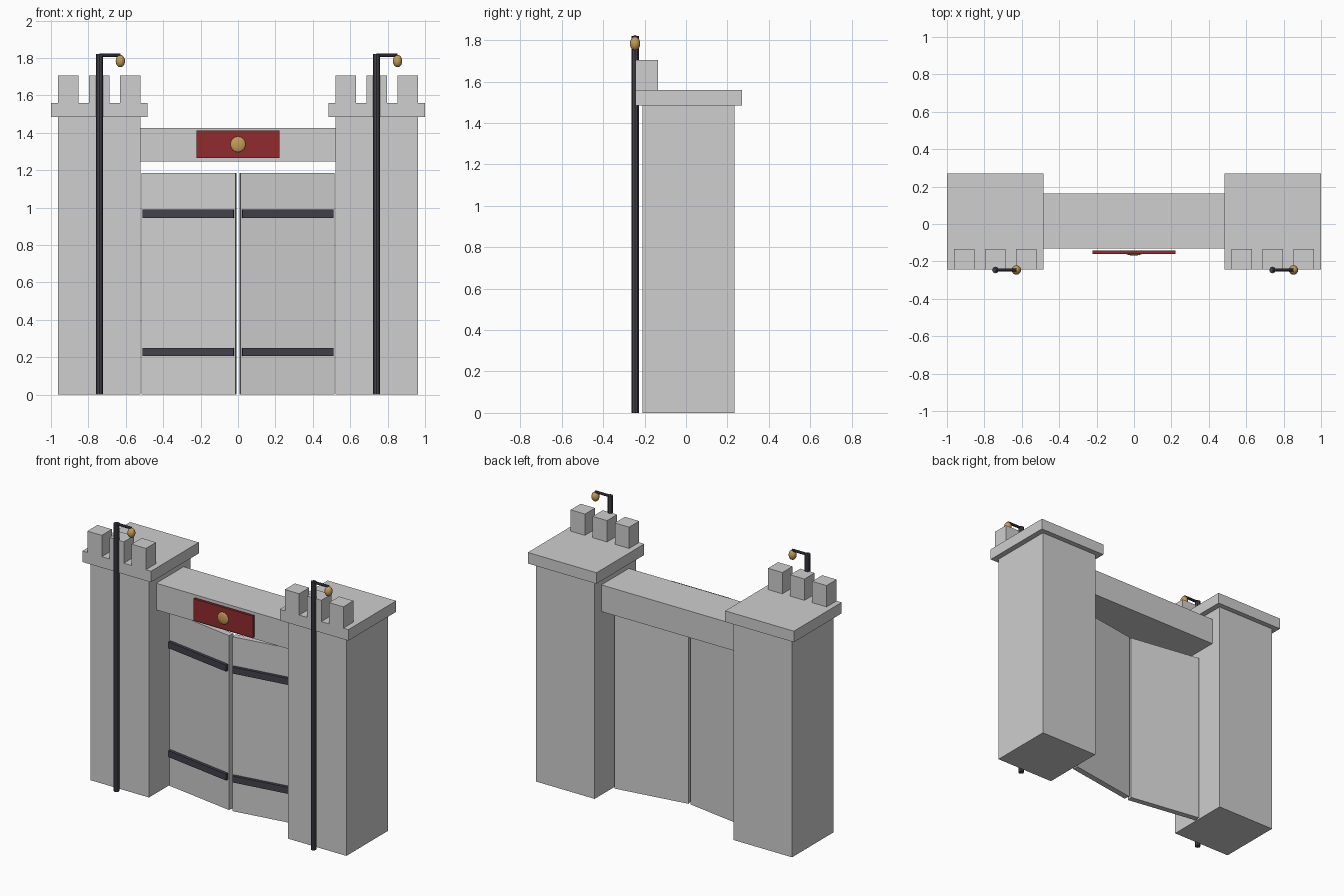
import bpy, math
from mathutils import Matrix, Vector

if "Cube" in bpy.data.objects:
    bpy.data.objects.remove(bpy.data.objects["Cube"])


def material(name, rgb):
    m = bpy.data.materials.new(name)
    m.diffuse_color = (*rgb, 1)
    m.use_nodes = True
    m.node_tree.nodes["Principled BSDF"].inputs["Base Color"].default_value = m.diffuse_color
    return m


STONE = material("grey stone", (0.62, 0.62, 0.62))
IRON = material("dark iron", (0.055, 0.053, 0.072))
RED = material("red sign", (0.28, 0.024, 0.026))
GOLD = material("gold", (0.56, 0.33, 0.09))


def box(name, x, y, z, mat):
    """Box from (min, max) pairs on each axis."""
    bpy.ops.mesh.primitive_cube_add(size=1)
    o = bpy.context.object
    o.name = name
    size = Vector([r[1] - r[0] for r in (x, y, z)])
    mid = Vector([(r[1] + r[0]) / 2 for r in (x, y, z)])
    o.data.transform(Matrix.Translation(mid) @ Matrix.Diagonal((*size, 1)))
    o.data.materials.append(mat)
    return o


def rod(name, start, end, radius, mat):
    a, b = Vector(start), Vector(end)
    bpy.ops.mesh.primitive_cylinder_add(vertices=8, radius=radius, depth=(b - a).length)
    o = bpy.context.object
    o.name = name
    turn = (b - a).to_track_quat('Z', 'Y').to_matrix().to_4x4()
    o.data.transform(Matrix.Translation((a + b) / 2) @ turn)
    o.data.materials.append(mat)
    return o


def ellipsoid(name, centre, radii, mat):
    bpy.ops.mesh.primitive_uv_sphere_add(segments=16, ring_count=10, radius=1)
    o = bpy.context.object
    o.name = name
    o.data.transform(Matrix.Translation(centre) @ Matrix.Diagonal((*radii, 1)))
    o.data.materials.append(mat)
    bpy.ops.object.shade_smooth()
    return o


for side, s in (("left", -1), ("right", 1)):
    cx = 0.742 * s

    # Tower with overhanging cap and front battlements
    box(side + "_tower", (cx - 0.22, cx + 0.22), (-0.21, 0.235), (0, 1.485), STONE)
    box(side + "_tower_cap", (cx - 0.258, cx + 0.258), (-0.243, 0.27), (1.485, 1.56), STONE)
    for i in (-1, 0, 1):
        mx = cx + i * 0.166
        box(f"{side}_merlon_{i + 2}", (mx - 0.054, mx + 0.054), (-0.243, -0.135),
            (1.56, 1.705), STONE)

    # Lamp post: both arms point the same way
    px, py = 0.741 * s, -0.246
    rod(side + "_lamp_post", (px, py, 0), (px, py, 1.82), 0.018, IRON)
    rod(side + "_lamp_arm", (px, py, 1.815), (px + 0.112, py, 1.815), 0.009, IRON)
    ellipsoid(side + "_lamp", (px + 0.112, py, 1.783), (0.025, 0.025, 0.033), GOLD)

    # Door leaf and iron bands, hinged at the tower and swung slightly forward
    def across(a, b):
        return tuple(sorted((-s * a, -s * b)))

    leaf = [box(side + "_door", across(0, 0.507), (-0.02, 0.02), (0, 1.185), STONE)]
    for label, z in (("lower", 0.205), ("upper", 0.945)):
        leaf.append(box(f"{side}_{label}_band", across(0.008, 0.5), (-0.04, -0.019),
                        (z, z + 0.044), IRON))
    for o in leaf:
        o.rotation_euler.z = s * math.radians(9)
        o.location = (0.512 * s, 0.022, 0)

# Lintel with sign and emblem
box("lintel", (-0.525, 0.525), (-0.132, 0.162), (1.245, 1.426), STONE)
box("sign", (-0.223, 0.223), (-0.16, -0.143), (1.264, 1.412), RED)
ellipsoid("emblem", (0, -0.158, 1.338), (0.042, 0.011, 0.042), GOLD)
